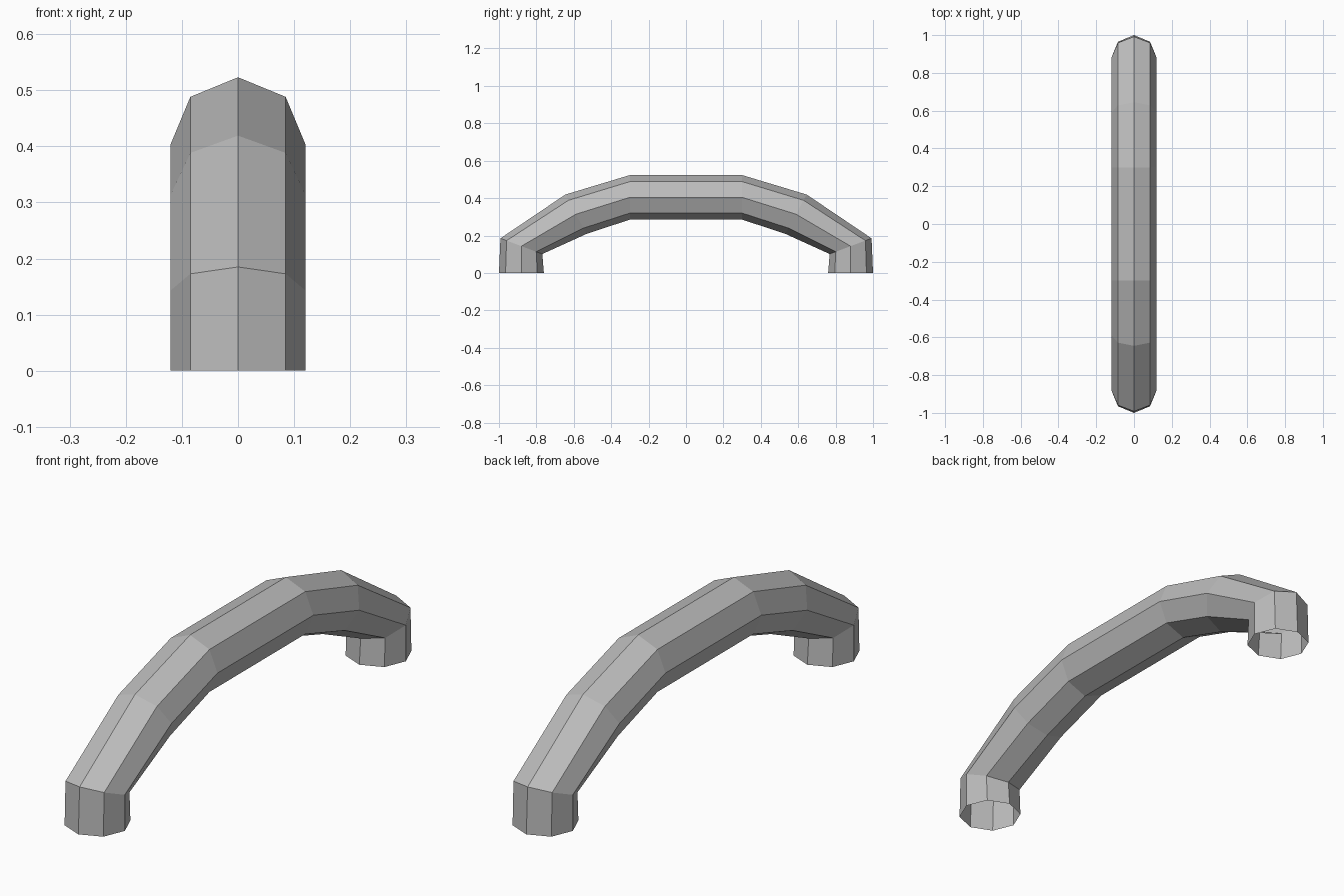
import bpy, bmesh, math

if "Cube" in bpy.data.objects:
    bpy.data.objects.remove(bpy.data.objects["Cube"])

# Flat grey colour
grey = bpy.data.materials.new("grey")
grey.diffuse_color = (0.5, 0.5, 0.5, 1)
grey.use_nodes = True
grey.node_tree.nodes["Principled BSDF"].inputs["Base Color"].default_value = grey.diffuse_color

# Half of the arch path: (centre y, centre z, outward y, outward z)
half = [(-0.88, 0.0, -0.12, 0.0),
        (-0.88, 0.143, -0.112, 0.042),
        (-0.588, 0.314, -0.057, 0.105),
        (-0.30, 0.404, 0.0, 0.119)]
path = half + [(-y, z, -oy, oz) for y, z, oy, oz in reversed(half)]
SIDES, RADIUS = 8, 0.12

# Octagonal tube with open feet
bm = bmesh.new()
rings = []
for y, z, oy, oz in path:
    ring = []
    for i in range(SIDES):
        a = math.tau * i / SIDES
        c, s = math.cos(a), math.sin(a)
        ring.append(bm.verts.new((RADIUS * s, y + oy * c, z + oz * c)))
    rings.append(ring)
for r0, r1 in zip(rings, rings[1:]):
    for i in range(SIDES):
        j = (i + 1) % SIDES
        bm.faces.new((r0[i], r0[j], r1[j], r1[i]))
bmesh.ops.recalc_face_normals(bm, faces=bm.faces)

mesh = bpy.data.meshes.new("arched_handle")
bm.to_mesh(mesh)
bm.free()
mesh.materials.append(grey)
handle = bpy.data.objects.new("arched_handle", mesh)
bpy.context.collection.objects.link(handle)
